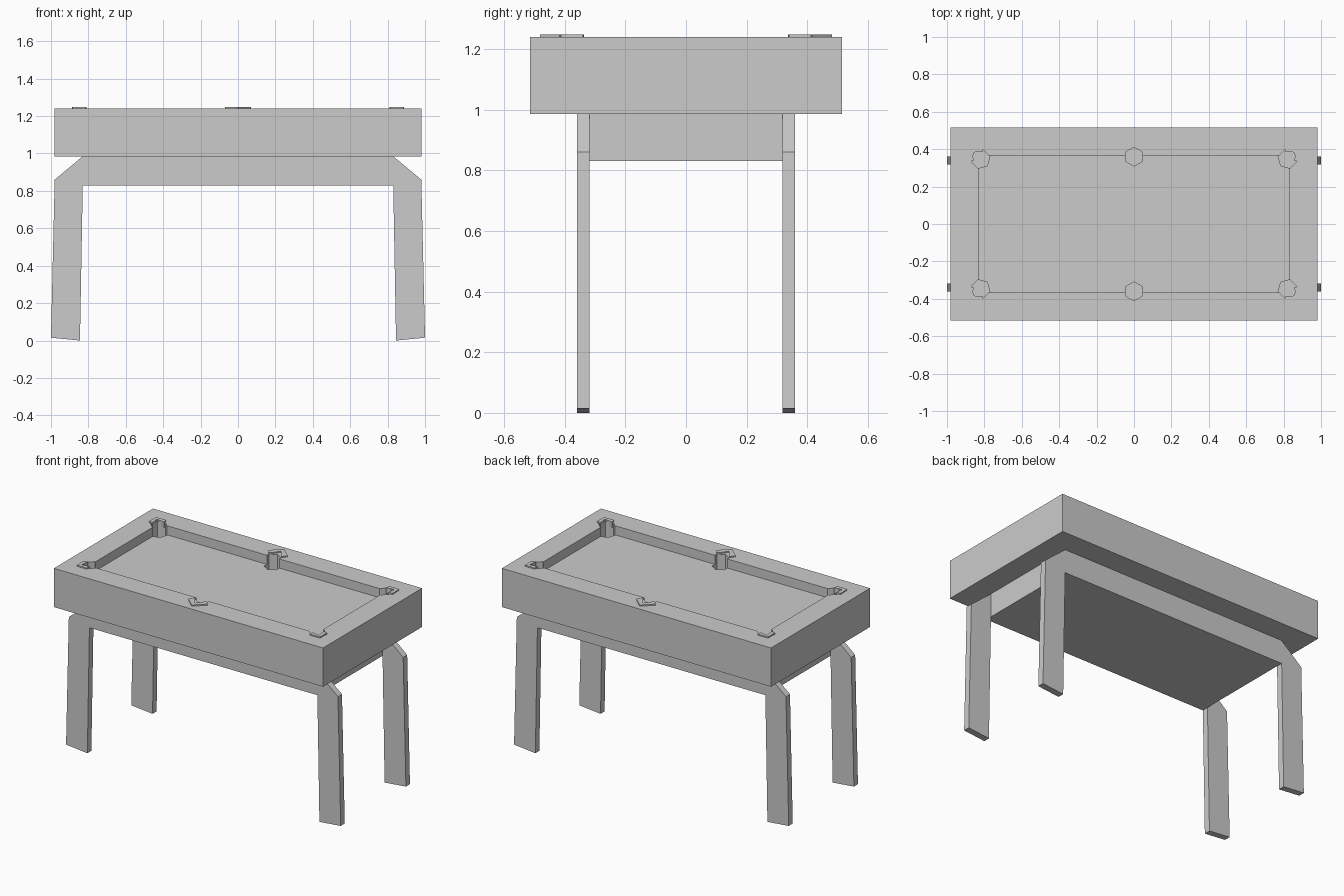
import bpy, bmesh, math
from mathutils import Matrix, Vector

if "Cube" in bpy.data.objects:
    bpy.data.objects.remove(bpy.data.objects["Cube"])


def loft(name, lower, upper):
    """Solid between two matching counter-clockwise rings of 3D points."""
    bm = bmesh.new()
    a = [bm.verts.new(p) for p in lower]
    b = [bm.verts.new(p) for p in upper]
    n = len(a)
    bm.faces.new(a[::-1])
    bm.faces.new(b)
    for i in range(n):
        j = (i + 1) % n
        bm.faces.new((a[i], a[j], b[j], b[i]))
    bmesh.ops.recalc_face_normals(bm, faces=bm.faces)
    mesh = bpy.data.meshes.new(name)
    bm.to_mesh(mesh)
    bm.free()
    ob = bpy.data.objects.new(name, mesh)
    bpy.context.collection.objects.link(ob)
    return ob


def box(name, x, y, z0, z1):
    ring = [(-x, -y), (x, -y), (x, y), (-x, y)]
    return loft(name, [(*p, z0) for p in ring], [(*p, z1) for p in ring])


def cut(target, cutter):
    mod = target.modifiers.new("cut", 'BOOLEAN')
    mod.operation = 'DIFFERENCE'
    mod.solver = 'EXACT'
    mod.object = cutter
    bpy.context.view_layer.objects.active = target
    bpy.ops.object.modifier_apply(modifier=mod.name)
    bpy.data.objects.remove(cutter)


TOP, FLOOR = 1.24, 1.18

# Table body with sunken playing bed
body = box("table_body", 0.98, 0.515, 0.985, TOP)
cut(body, box("bed_cutter", 0.83, 0.365, FLOOR, TOP + 0.1))

# Pocket shapes, with the tip pointing to +y from the pocket centre
hexagon = [(0, -0.05), (0.045, -0.025), (0.045, 0.025),
           (0, 0.05), (-0.045, 0.025), (-0.045, -0.025)]
chevron = [(0.045, 0.025), (0.07, 0.057), (0, 0.122),
           (-0.07, 0.057), (-0.045, 0.025), (0, 0.085)]

# Position, turn and rim scale of the six pockets
pockets = [(0, s * 0.36, 0 if s > 0 else math.pi, 1.0) for s in (-1, 1)]
for sx in (-1, 1):
    for sy in (-1, 1):
        pockets.append((sx * 0.82, sy * 0.347, math.atan2(-sx, sy), 0.75))

for i, (px, py, turn, size) in enumerate(pockets):
    def place(pts, z, m=Matrix.Rotation(turn, 3, 'Z'), k=1.0):
        return [m @ Vector((x * k, y * k, 0)) + Vector((px, py, z)) for x, y in pts]
    cut(body, loft("pocket_cutter", place(hexagon, 1.08), place(hexagon, 1.3)))
    loft(f"pocket_rim_{i + 1}", place(chevron, TOP - 0.03, k=size),
         place(chevron, TOP + 0.008, k=size))

# Under-frame panel between the leg frames
box("under_panel", 0.83, 0.32, 0.83, 0.985)

# Front and back leg frames, one arch profile each
half = [(0.83, 0.83), (0.845, 0.005), (1.0, 0.015), (0.98, 0.86), (0.83, 0.985)]
arch = half + [(-x, z) for x, z in reversed(half)]
for name, y in (("front_leg_frame", -0.36), ("back_leg_frame", 0.318)):
    loft(name, [(x, y, z) for x, z in arch], [(x, y + 0.042, z) for x, z in arch])

# Stand the feet on the ground
for ob in bpy.context.collection.objects:
    if ob.name.endswith("leg_frame"):
        for v in ob.data.vertices:
            if v.co.z < 0.01:
                v.co.z = 0.0
